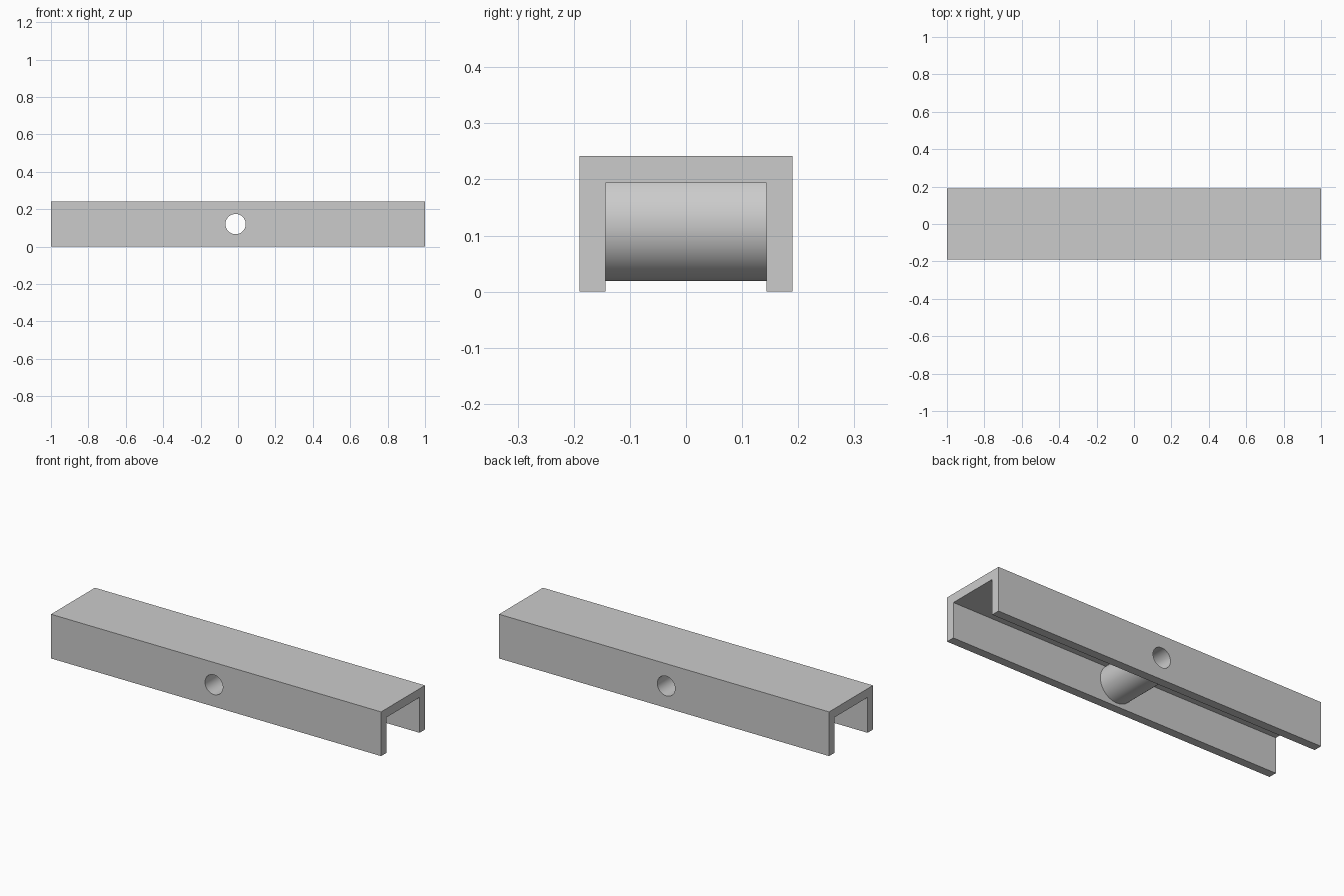
import bpy, bmesh, math
from mathutils import Matrix

cube = bpy.data.objects.get("Cube")
if cube:
    bpy.data.objects.remove(cube, do_unlink=True)

HALF_WIDTH, HEIGHT = 0.19, 0.242
INNER, CEILING = 0.1435, 0.194
HOLE_X, HOLE_Z = -0.013, 0.12

steel = bpy.data.materials.new("plain grey")
steel.use_nodes = True
grey = (0.6, 0.6, 0.6, 1)
steel.diffuse_color = grey
steel.node_tree.nodes["Principled BSDF"].inputs["Base Color"].default_value = grey


def add_object(name, bm):
    bmesh.ops.recalc_face_normals(bm, faces=bm.faces)
    mesh = bpy.data.meshes.new(name)
    bm.to_mesh(mesh)
    bm.free()
    mesh.materials.append(steel)
    obj = bpy.data.objects.new(name, mesh)
    bpy.context.collection.objects.link(obj)
    return obj


def cross_cylinder(name, radius, length):
    """Cylinder lying along y, centred on the hole."""
    bm = bmesh.new()
    place = Matrix.Translation((HOLE_X, 0, HOLE_Z)) @ Matrix.Rotation(math.pi / 2, 4, "X")
    bmesh.ops.create_cone(bm, cap_ends=True, segments=96, radius1=radius,
                          radius2=radius, depth=length, matrix=place)
    return add_object(name, bm)


def combine(target, tool, operation):
    mod = target.modifiers.new(tool.name, "BOOLEAN")
    mod.operation, mod.object, mod.solver = operation, tool, "EXACT"
    tool.hide_render = True
    tool.hide_set(True)
    bpy.context.view_layer.objects.active = target
    bpy.ops.object.modifier_apply(modifier=mod.name)
    bpy.data.objects.remove(tool, do_unlink=True)


# Channel: U profile extruded along x
half = [(HALF_WIDTH, HEIGHT), (HALF_WIDTH, 0), (INNER, 0), (INNER, CEILING)]
profile = half + [(-y, z) for y, z in reversed(half)]
bm = bmesh.new()
face = bm.faces.new([bm.verts.new((-1, y, z)) for y, z in profile])
swept = bmesh.ops.extrude_face_region(bm, geom=[face], use_keep_orig=True)
bmesh.ops.translate(bm, vec=(2, 0, 0),
                    verts=[g for g in swept["geom"] if isinstance(g, bmesh.types.BMVert)])
channel = add_object("channel_with_cross_tube", bm)

# Cross tube between the side walls, then the through bore
combine(channel, cross_cylinder("cross_tube", 0.101, 2 * INNER + 0.04), "UNION")
combine(channel, cross_cylinder("bore", 0.054, 1), "DIFFERENCE")

# Smooth round surfaces, crisp edges
bpy.ops.object.select_all(action="DESELECT")
channel.select_set(True)
bpy.context.view_layer.objects.active = channel
bpy.ops.object.shade_smooth_by_angle(angle=math.radians(30))
